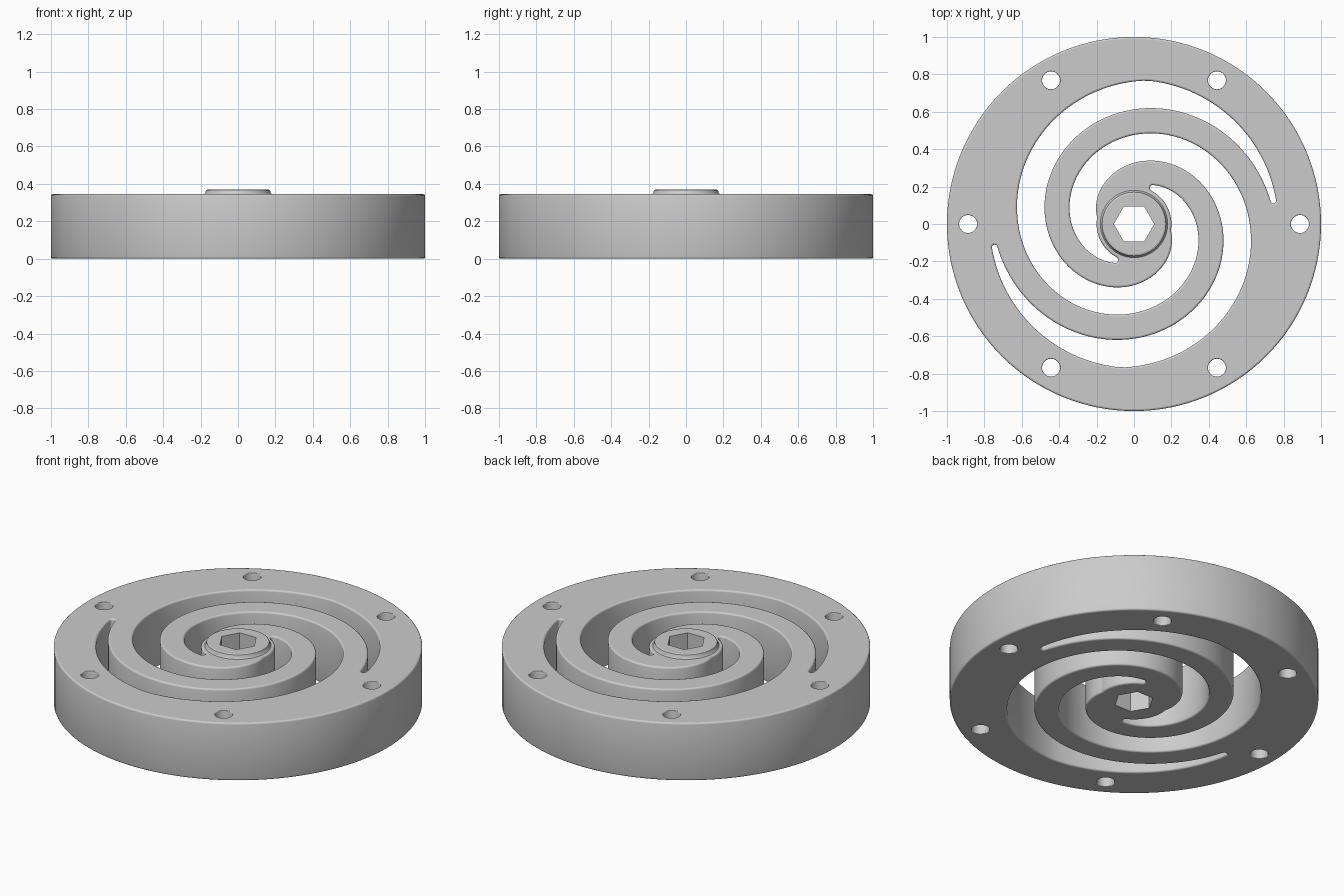
import bpy, bmesh
from math import pi, cos, sin, radians, hypot

cube = bpy.data.objects.get("Cube")
if cube:
    bpy.data.objects.remove(cube, do_unlink=True)

# Main dimensions
PLATE_TOP, TOP = 0.345, 0.37
RING_R, HUB_R = 0.77, 0.2
BEVEL = 0.01
PITCH = 0.091          # spiral radius lost per radian

grey = bpy.data.materials.new("matte_grey")
grey.use_nodes = True
COLOUR = (0.6, 0.6, 0.6, 1)
grey.diffuse_color = COLOUR
grey.node_tree.nodes["Principled BSDF"].inputs["Base Color"].default_value = COLOUR


def circle(r, n, cx=0, cy=0):
    return [(cx + r * cos(2 * pi * i / n), cy + r * sin(2 * pi * i / n)) for i in range(n)]


def slot(turn, n=150):
    """Closed spiral slot, limited by the ring and the hub, with round ends."""
    start, end = radians(9.5), radians(422)

    def edge(t, r0):
        r = min(RING_R, max(HUB_R, r0 - PITCH * (t - pi / 2)))
        return r * cos(t + turn), r * sin(t + turn)

    def round_end(p, q):
        mx, my = (p[0] + q[0]) / 2, (p[1] + q[1]) / 2
        dx, dy = p[0] - mx, p[1] - my
        return [(mx + dx * cos(a) - dy * sin(a), my + dx * sin(a) + dy * cos(a))
                for a in (pi * k / 6 for k in range(1, 6))]

    angles = [start + (end - start) * i / n for i in range(n + 1)]
    outer = [edge(t, 0.762) for t in angles]
    inner = [edge(t, 0.613) for t in reversed(angles)]
    return outer + round_end(outer[-1], inner[0]) + inner + round_end(inner[-1], outer[0])


def offset(points, d):
    """Move a counter-clockwise outline outward by d."""
    out = []
    for i, (x, y) in enumerate(points):
        (ax, ay), (bx, by) = points[i - 1], points[(i + 1) % len(points)]
        tx, ty = bx - ax, by - ay
        k = d / hypot(tx, ty)
        out.append((x + ty * k, y - tx * k))
    return out


def slab(name, outlines, bottom_cap=True):
    """Each outline: (points, side, levels); levels are (inset, z) from bottom to top."""
    bm = bmesh.new()
    lower, upper = [], []
    for points, side, levels in outlines:
        rings = [[bm.verts.new((x, y, z)) for x, y in offset(points, side * d)]
                 for d, z in levels]
        n = len(points)
        for a, b in zip(rings, rings[1:]):
            for i in range(n):
                j = (i + 1) % n
                bm.faces.new((a[i], a[j], b[j], b[i])).smooth = True
        for ring, store in ((rings[0], lower), (rings[-1], upper)):
            store += [bm.edges.get((ring[i - 1], ring[i])) for i in range(n)]
    for edges in ([lower, upper] if bottom_cap else [upper]):
        bmesh.ops.triangle_fill(bm, edges=edges, use_beauty=True, normal=(0, 0, 1))
    bmesh.ops.recalc_face_normals(bm, faces=bm.faces[:])
    for e in bm.edges:
        if len(e.link_faces) == 2 and e.calc_face_angle(0) > radians(35):
            e.smooth = False
    mesh = bpy.data.meshes.new(name)
    bm.to_mesh(mesh)
    bm.free()
    mesh.materials.append(grey)
    obj = bpy.data.objects.new(name, mesh)
    bpy.context.collection.objects.link(obj)
    return obj


def rounded(z0, z1, b=BEVEL):
    arc = [(b * (1 - sin(a)), b * (1 - cos(a))) for a in (0, pi / 6, pi / 3, pi / 2)]
    return [(d, z0 + h) for d, h in arc] + [(d, z1 - h) for d, h in reversed(arc)]


hexagon = circle(0.108, 6)
edge_levels = rounded(0, PLATE_TOP)

# Spiral spring disc: rim, two spiral slots, six bolt holes, hex bore
outlines = [(circle(1, 128), -1, edge_levels),
            (hexagon, 1, [(0, 0), (0, PLATE_TOP)])]
outlines += [(slot(turn), 1, edge_levels) for turn in (0, pi)]
for i in range(6):
    a = i * pi / 3
    hole = circle(0.048, 32, 0.887 * cos(a), 0.887 * sin(a))
    outlines.append((hole, 1, rounded(0, PLATE_TOP, 0.004)))
slab("spiral_spring_disc", outlines)

# Raised boss around the hex bore
boss_levels = [(0, PLATE_TOP), (0.006, 0.352), (0.007, 0.36), (0.01, 0.367), (0.018, TOP)]
slab("hub_boss", [(circle(0.18, 64), -1, boss_levels),
                  (hexagon, 1, [(0, PLATE_TOP), (0, TOP)])], bottom_cap=False)
